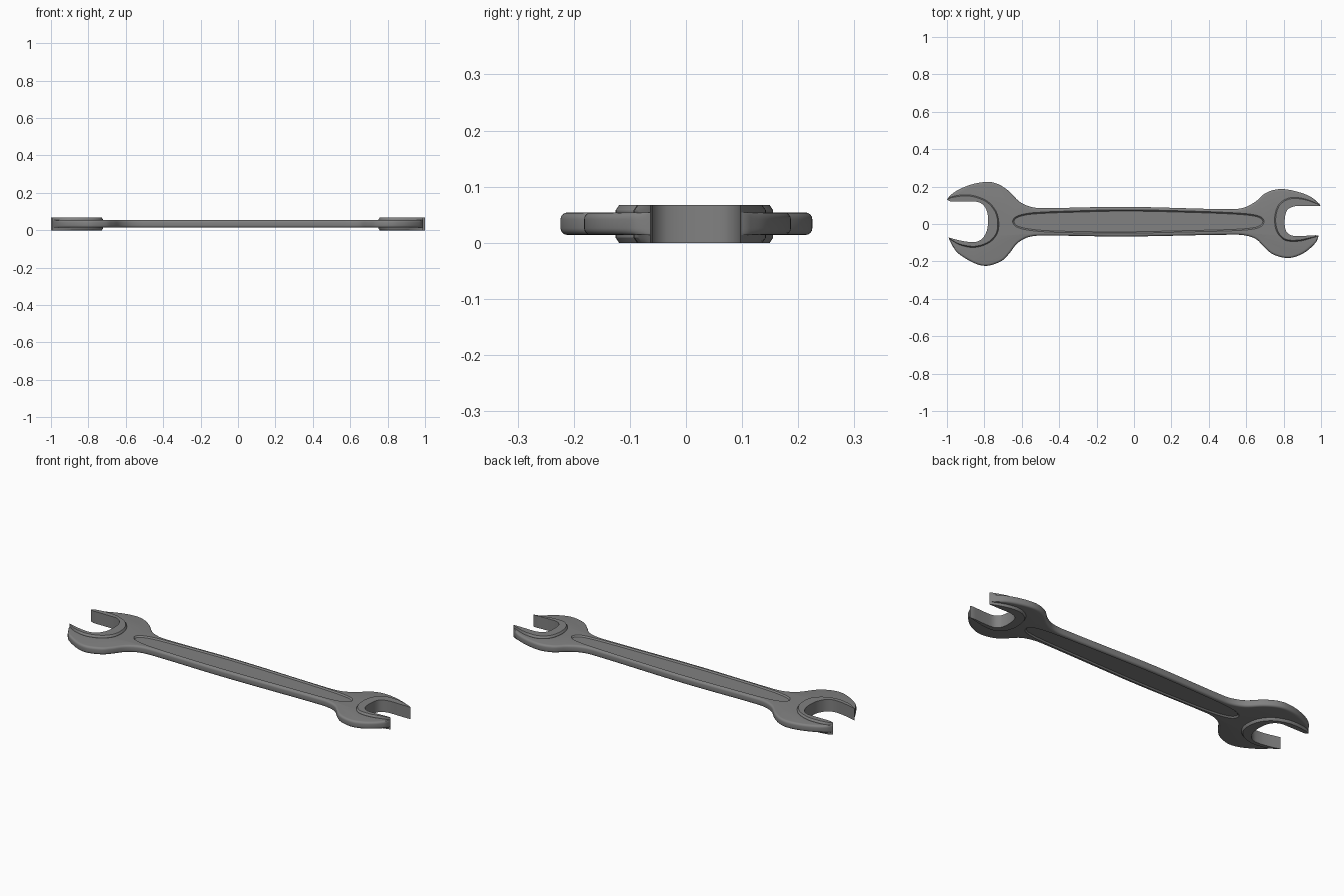
import bpy, bmesh
from math import sin, cos, radians
from mathutils import Vector

if "Cube" in bpy.data.objects:
    bpy.data.objects.remove(bpy.data.objects["Cube"])


def spline(pts, n=6, closed=False):
    """Smooth curve through points (chord-length Hermite)."""
    p = [Vector(q) for q in pts]
    m = len(p)
    tan = []
    for i in range(m):
        a = p[i - 1] if (closed or i > 0) else p[0]
        b = p[(i + 1) % m] if (closed or i < m - 1) else p[-1]
        length = (p[i] - a).length + (b - p[i]).length
        tan.append((b - a) / length)
    out = []
    for i in range(m if closed else m - 1):
        a, b = p[i], p[(i + 1) % m]
        L = (b - a).length
        ta, tb = tan[i] * L, tan[(i + 1) % m] * L
        for k in range(n):
            t = k / n
            out.append(a * (2*t**3 - 3*t**2 + 1) + ta * (t**3 - 2*t**2 + t)
                       + b * (3*t**2 - 2*t**3) + tb * (t**3 - t**2))
    if not closed:
        out.append(p[-1])
    return out


def outline(*segments):
    """Join (points, rounded, base inset) runs into one clockwise loop."""
    loop = []
    for pts, rounded, base in segments:
        last = len(pts) - 1
        for i, q in enumerate(pts[:-1]):
            s = min(1, i / 9, (last - i) / 9) if rounded else 0
            loop.append((q, s, base))
    return loop


def loft(name, loop, rings):
    """Solid from one outline stacked at (z, inset) levels."""
    n = len(loop)
    bm = bmesh.new()
    levels = []
    for z, inset in rings:
        ring = []
        for i, (q, s, base) in enumerate(loop):
            d1 = (q - loop[i - 1][0]).normalized()
            d2 = (loop[(i + 1) % n][0] - q).normalized()
            d = (d1 + d2).normalized()
            o = base + s * inset
            ring.append(bm.verts.new((q.x + d.y * o, q.y - d.x * o, z)))
        levels.append(ring)
    for a, b in zip(levels, levels[1:]):
        for i in range(n):
            j = (i + 1) % n
            bm.faces.new((a[i], a[j], b[j], b[i]))
    bm.faces.new(levels[0])
    bm.faces.new(levels[-1])
    bmesh.ops.recalc_face_normals(bm, faces=bm.faces)
    me = bpy.data.meshes.new(name)
    bm.to_mesh(me)
    bm.free()
    ob = bpy.data.objects.new(name, me)
    bpy.context.collection.objects.link(ob)
    return ob


def activate(ob):
    bpy.ops.object.select_all(action='DESELECT')
    ob.select_set(True)
    bpy.context.view_layer.objects.active = ob


# Dark steel
steel = bpy.data.materials.new("dark_steel")
steel.diffuse_color = (.22, .22, .22, 1)
steel.use_nodes = True
steel.node_tree.nodes["Principled BSDF"].inputs["Base Color"].default_value = steel.diffuse_color

# Outline runs: upper edge, lower edge and the two jaw openings
top_edge = spline([(-1, .13), (-.98, .155), (-.935, .185), (-.855, .215), (-.775, .225),
                   (-.72, .21), (-.667, .174), (-.613, .12), (-.56, .094), (-.5, .085),
                   (-.05, .092), (.517, .079), (.59, .088), (.65, .12), (.7, .163),
                   (.752, .183), (.806, .186), (.886, .169), (.95, .142), (1, .1)])
bottom_edge = spline([(.988, -.063), (.972, -.099), (.913, -.152), (.848, -.179),
                      (.795, -.179), (.736, -.158), (.693, -.12), (.656, -.083),
                      (.608, -.064), (.543, -.057), (-.05, -.067), (-.5, -.062),
                      (-.57, -.072), (-.624, -.104), (-.667, -.158), (-.704, -.195),
                      (-.774, -.222), (-.827, -.219), (-.891, -.19), (-.95, -.147),
                      (-.993, -.075)])
small_mouth = spline([(1, .096), (.93, .096), (.86, .095), (.82, .075), (.806, .024),
                      (.812, -.035), (.838, -.06), (.886, -.064), (.988, -.059)])
large_mouth = spline([(-.993, -.072), (-.93, -.088), (-.88, -.096), (-.838, -.094),
                      (-.806, -.072), (-.784, -.024), (-.782, .05), (-.8, .095),
                      (-.832, .117), (-.88, .12), (-1, .12)])

# Main forged body with rounded rim
Z0, Z1, R = .014, .054, .012
arc = [(R * (1 - sin(radians(a))), R * (1 - cos(radians(a)))) for a in (90, 67, 45, 22, 0)]
rings = [(Z0 + h, o) for h, o in arc] + [(Z1 - h, o) for h, o in reversed(arc)]
body = loft("spanner_body", outline((top_edge, True, 0), (small_mouth, False, .004),
                                    (bottom_edge, True, 0), (large_mouth, False, .004)), rings)

# Shallow tapered recess on both faces of the handle
recess = spline([(-.65, .012), (-.635, .038), (-.58, .056), (-.5, .064), (-.35, .07),
                 (-.05, .077), (.3, .07), (.55, .06), (.65, .049), (.687, .033),
                 (.697, .013), (.685, -.01), (.65, -.026), (.55, -.036), (.3, -.043),
                 (-.05, -.05), (-.4, -.046), (-.55, -.036), (-.63, -.016)], closed=True)
recess_loop = [(q, 1, 0) for q in recess]
for side, levels in (("top", [(Z1 - .007, .008), (Z1 + .007, -.006)]),
                     ("bottom", [(Z0 - .007, -.006), (Z0 + .007, .008)])):
    cutter = loft("recess_cutter_" + side, recess_loop, levels)
    cutter.hide_render = True
    mod = body.modifiers.new("recess_" + side, 'BOOLEAN')
    mod.operation = 'DIFFERENCE'
    mod.solver = 'EXACT'
    mod.object = cutter
    activate(body)
    bpy.ops.object.modifier_apply(modifier=mod.name)
    bpy.data.objects.remove(cutter)

# Raised pads around each jaw, chamfered on the outer edge
pad_rings = [(0, .006), (.009, 0), (.058, 0), (.067, .006)]
large_rim = spline([(-1, .13), (-.975, .145), (-.92, .155), (-.85, .15), (-.775, .115),
                    (-.73, .05), (-.727, -.04), (-.77, -.097), (-.85, -.125),
                    (-.93, -.112), (-.993, -.075)])
small_rim = spline([(.988, -.063), (.94, -.078), (.88, -.092), (.806, -.086), (.763, -.04),
                    (.752, .035), (.775, .105), (.832, .14), (.91, .135), (1, .1)])
large_pad = loft("large_jaw_pad", outline((large_rim, True, 0), (large_mouth, False, 0)), pad_rings)
small_pad = loft("small_jaw_pad", outline((small_mouth, False, 0), (small_rim, True, 0)), pad_rings)

for ob in (body, large_pad, small_pad):
    ob.data.materials.clear()
    ob.data.materials.append(steel)
    activate(ob)
    bpy.ops.object.shade_smooth_by_angle(angle=radians(30))
